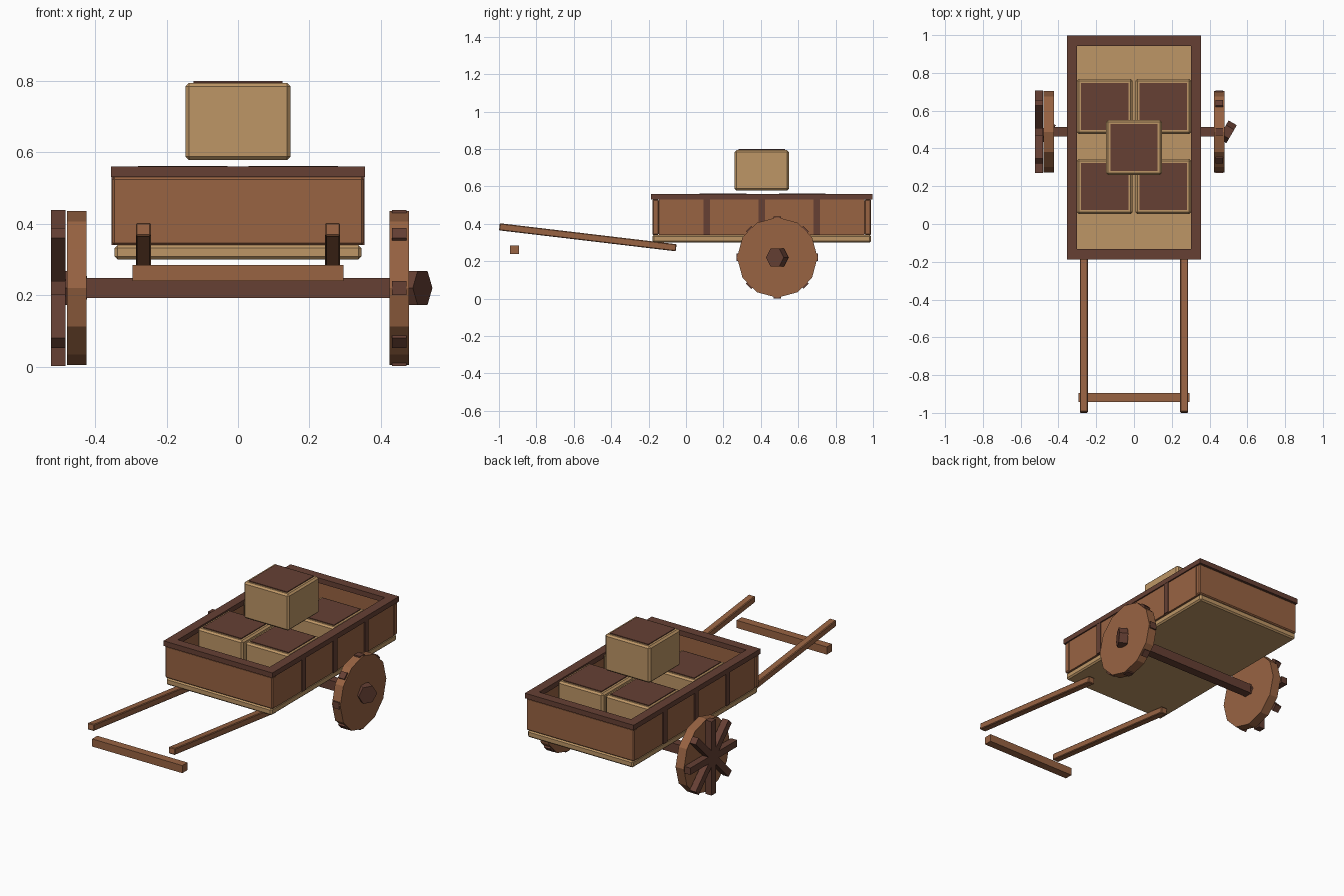
import bpy
from math import pi, atan2, hypot

default = bpy.data.objects.get("Cube")
if default:
    bpy.data.objects.remove(default, do_unlink=True)


def material(name, rgb):
    mat = bpy.data.materials.new(name)
    mat.use_nodes = True
    mat.diffuse_color = (*rgb, 1)
    mat.node_tree.nodes["Principled BSDF"].inputs["Base Color"].default_value = (*rgb, 1)
    return mat


WOOD = material("warm wood", (0.314, 0.125, 0.055))
DARK = material("dark wood", (0.133, 0.051, 0.034))
TAN = material("pale wood", (0.51, 0.305, 0.133))


def finish(name, mat, bevel=0):
    obj = bpy.context.object
    obj.name = name
    obj.data.materials.append(mat)
    if bevel:
        mod = obj.modifiers.new("edge bevel", "BEVEL")
        mod.width = bevel
        mod.segments = 1
    return obj


def box(name, center, size, mat, bevel=0, rot_x=0):
    bpy.ops.mesh.primitive_cube_add(size=1, location=center)
    obj = bpy.context.object
    for v in obj.data.vertices:
        for i in range(3):
            v.co[i] *= size[i]
    obj.rotation_euler.x = rot_x
    return finish(name, mat, bevel)


def disc(name, center, radius, depth, sides, mat):
    # Cylinder lying along x with a corner pointing up
    bpy.ops.mesh.primitive_cylinder_add(vertices=sides, radius=radius, depth=depth,
                                        location=center, rotation=(0, pi / 2, 0))
    obj = bpy.context.object
    # Half a side of turn is needed whenever a corner does not already point up
    if sides % 4:
        obj.rotation_euler = (pi / sides, pi / 2, 0)
    return finish(name, mat)


MID = 0.405      # middle of the cart bed along y
AXLE = (0.488, 0.22)

# Cart bed: floor, walls, rim
box("floor", (0, MID, 0.32), (0.69, 1.17, 0.04), TAN, 0.008)
for side, label in ((1, "left"), (-1, "right")):
    box(label + "_wall", (side * 0.33, MID, 0.435), (0.036, 1.1, 0.19), WOOD)
    box(label + "_rim", (side * 0.328, MID, 0.545), (0.055, 1.185, 0.03), DARK)
    for i in (-1, 0, 1):
        box(label + "_post", (side * 0.335, MID + i * 0.293, 0.435),
            (0.038, 0.035, 0.19), DARK)
for end, label in ((-1, "front"), (1, "back")):
    box(label + "_wall", (0, MID + end * 0.567, 0.435), (0.704, 0.036, 0.19), WOOD, 0.006)
    box(label + "_rim", (0, MID + end * 0.565, 0.545), (0.655, 0.055, 0.03), DARK)


# Crates with thin lids
def crate(x, y, base):
    box("crate", (x, y, base + 0.108), (0.295, 0.29, 0.216), TAN, 0.01)
    box("crate_lid", (x, y, base + 0.217), (0.25, 0.25, 0.008), DARK)


for x in (-0.155, 0.155):
    for y in (0.198, 0.622):
        crate(x, y, 0.341)
crate(0, MID, 0.578)

# Pulling shafts and loose crossbar
rise, run = -0.112, 0.945
for side, label in ((1, "left"), (-1, "right")):
    box(label + "_shaft", (side * 0.265, -0.525, 0.328), (0.042, hypot(rise, run), 0.038),
        WOOD, 0.004, atan2(rise, run))
box("crossbar", (0, -0.918, 0.262), (0.59, 0.048, 0.045), WOOD)

# Axle, wheels, hubs and crossed spokes
box("axle", (0, *AXLE), (0.88, 0.052, 0.056), DARK)
for label, wheel_x, spoke_x, hub_x in (("left", 0.451, 0.451, 0.495),
                                       ("right", -0.451, -0.503, -0.463)):
    disc(label + "_wheel", (wheel_x, *AXLE), 0.215, 0.054, 12, WOOD)
    disc(label + "_hub", (hub_x, *AXLE), 0.055, 0.05, 6, DARK)
    for i in range(4):
        box(label + "_spoke", (spoke_x, *AXLE), (0.04, 0.436, 0.04), DARK, 0, i * pi / 4)
